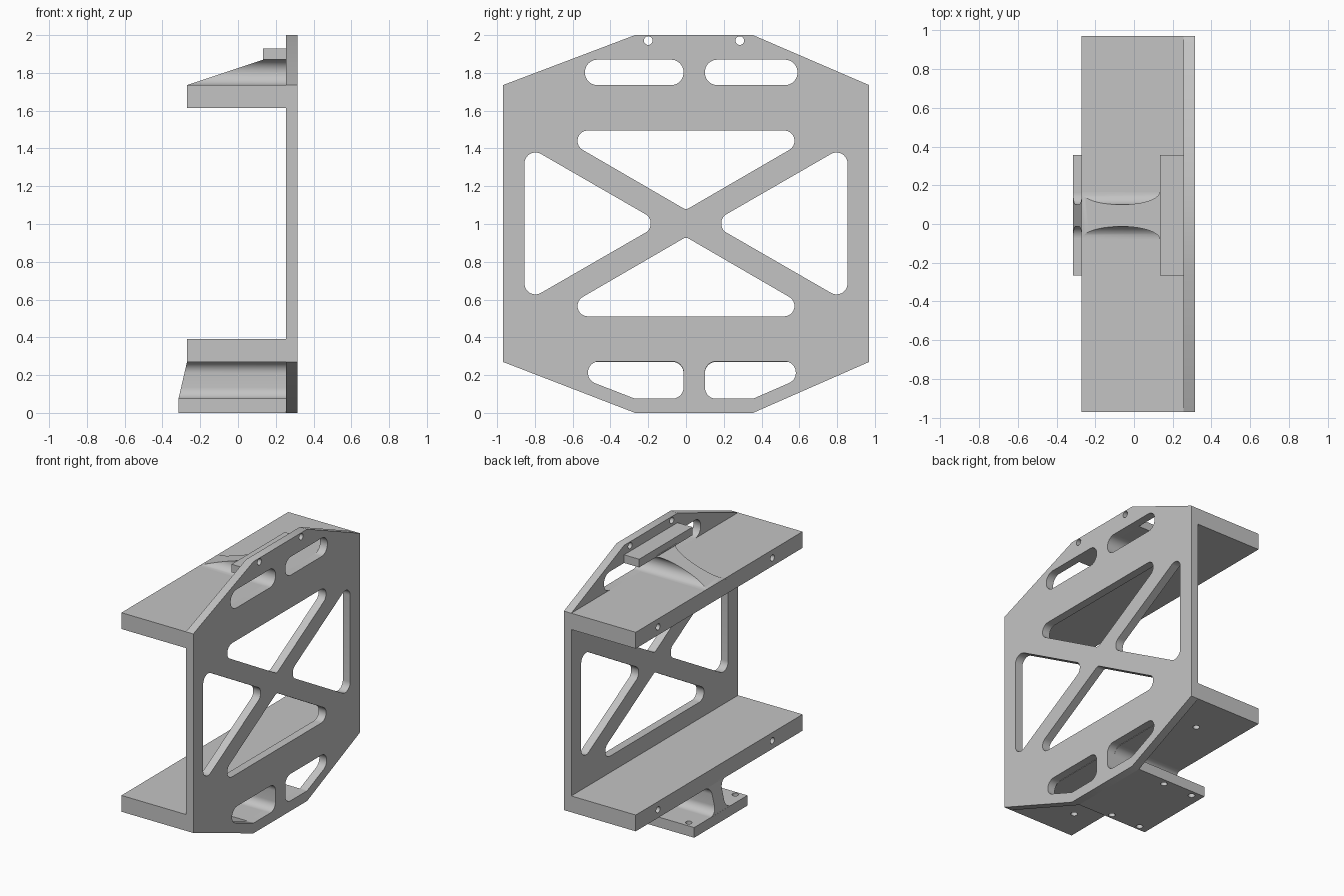
import bpy, bmesh, math
from mathutils import Vector, Matrix

cube = bpy.data.objects.get("Cube")
if cube:
    bpy.data.objects.remove(cube, do_unlink=True)

# One plain grey for the whole bracket
grey = bpy.data.materials.new("plain grey")
grey.use_nodes = True
grey.diffuse_color = (0.55, 0.55, 0.55, 1)
grey.node_tree.nodes["Principled BSDF"].inputs["Base Color"].default_value = (0.55, 0.55, 0.55, 1)


def rounded(corners, radius=0.0, steps=10):
    """Outline from (y, z) or (y, z, radius) corners, each replaced by an arc."""
    out = []
    n = len(corners)
    for i, c in enumerate(corners):
        p = Vector(c[:2])
        r = c[2] if len(c) > 2 else radius
        if r <= 0:
            out.append(p)
            continue
        a = (Vector(corners[i - 1][:2]) - p).normalized()
        b = (Vector(corners[(i + 1) % n][:2]) - p).normalized()
        half = a.angle(b) / 2
        centre = p + (a + b).normalized() * (r / math.sin(half))
        reach = r / math.tan(half)
        start, end = p + a * reach - centre, p + b * reach - centre
        sweep = start.angle_signed(end)
        for k in range(steps + 1):
            out.append(centre + Matrix.Rotation(-sweep * k / steps, 2) @ start)
    return out


def circle(y, z, radius=0.023, steps=24):
    angles = [math.tau * k / steps for k in range(steps)]
    return [Vector((y + radius * math.cos(t), z + radius * math.sin(t))) for t in angles]


def add_prism(bm, outline, x0, x1, front=None):
    """Extrude a (y, z) outline along x; front(z) may shape the -x end."""
    lo = [bm.verts.new((front(p.y) if front else x0, p.x, p.y)) for p in outline]
    hi = [bm.verts.new((x1, p.x, p.y)) for p in outline]
    n = len(lo)
    bm.faces.new(lo)
    bm.faces.new(hi[::-1])
    for i in range(n):
        j = (i + 1) % n
        bm.faces.new((lo[j], lo[i], hi[i], hi[j]))


def add_box(bm, x, y, z):
    add_prism(bm, [Vector(p) for p in
                   ((y[0], z[0]), (y[1], z[0]), (y[1], z[1]), (y[0], z[1]))], *x)


def add_hole(bm, centre, depth, axis, radius=0.023):
    turn = Matrix.Rotation(math.pi / 2, 4, 'Y') if axis == 'X' else Matrix()
    bmesh.ops.create_cone(bm, cap_ends=True, segments=20, radius1=radius, radius2=radius,
                          depth=depth, matrix=Matrix.Translation(centre) @ turn)


def finish(name, bm):
    bmesh.ops.remove_doubles(bm, verts=bm.verts, dist=1e-5)
    bmesh.ops.recalc_face_normals(bm, faces=bm.faces)
    mesh = bpy.data.meshes.new(name)
    bm.to_mesh(mesh)
    bm.free()
    mesh.materials.append(grey)
    ob = bpy.data.objects.new(name, mesh)
    bpy.context.collection.objects.link(ob)
    return ob


def cut(ob, bm):
    """Subtract the cutter solids from the part and drop the cutter."""
    cutter = finish(ob.name + "_cutter", bm)
    cutter.hide_render = True
    mod = ob.modifiers.new("cut", 'BOOLEAN')
    mod.object, mod.solver = cutter, 'EXACT'
    result = bpy.data.meshes.new_from_object(
        ob.evaluated_get(bpy.context.evaluated_depsgraph_get()))
    ob.modifiers.clear()
    ob.data = result
    bpy.data.objects.remove(cutter, do_unlink=True)


INNER, OUTER, SHELF = 0.255, 0.315, -0.27    # plate faces and shelf edge in x
FOOT = -0.315
WEB = (-0.013, 0.1)                          # web width in y
TAB_Y = (-0.265, 0.355)
MID = 1.003                                  # height of the cross brace centre
parts = []

# Side plate outlines: octagon, cross-brace triangles, slots and small holes
outlines = [rounded([(-0.97, 0.27), (-0.27, 0), (0.355, 0), (0.97, 0.27),
                     (0.97, 1.735), (0.355, 2), (-0.27, 2), (-0.97, 1.735)])]
for s in (-1, 1):
    outlines.append(rounded([(-0.724, MID + s * 0.492, 0.055), (0.724, MID + s * 0.492, 0.055),
                             (0, MID + s * 0.072, 0.03)]))
    outlines.append(rounded([(s * 0.855, MID + 0.418, 0.058), (s * 0.855, MID - 0.418, 0.058),
                             (s * 0.187, MID - 0.033, 0.053), (s * 0.187, MID + 0.033, 0.053)]))
for y0, y1 in ((-0.535, WEB[0]), (WEB[1], 0.59)):
    outlines.append(rounded([(y0, 1.735), (y1, 1.735), (y1, 1.87), (y0, 1.87)], 0.066))
for inner, bend, tip in ((WEB[0], -0.27, -0.78), (WEB[1], 0.355, 0.81)):
    outlines.append(rounded([(inner, 0.273), (tip, 0.273), (bend, 0.075, 0.03), (inner, 0.075)], 0.06))
for y in (-0.2, 0.285):
    outlines.append(circle(y, 1.971))

# Fill between the outlines, then thicken into the plate
bm = bmesh.new()
for outline in outlines:
    ring = [bm.verts.new((INNER, p.x, p.y)) for p in outline]
    for i, v in enumerate(ring):
        bm.edges.new((ring[i - 1], v))
bmesh.ops.triangle_fill(bm, use_beauty=True, use_dissolve=False,
                        edges=bm.edges[:], normal=(1, 0, 0))
grown = bmesh.ops.extrude_face_region(bm, geom=bm.faces[:], use_keep_orig=True)
bmesh.ops.translate(bm, vec=(OUTER - INNER, 0, 0),
                    verts=[g for g in grown["geom"] if isinstance(g, bmesh.types.BMVert)])
plate = finish("side_plate", bm)
parts.append(plate)

# Two long shelves with blind holes in the free edge
for name, z in (("top_shelf", 1.615), ("bottom_shelf", 0.27)):
    bm = bmesh.new()
    add_box(bm, (SHELF, INNER), (-0.97, 0.97), (z, z + 0.12))
    shelf = finish(name, bm)
    bm = bmesh.new()
    for y in (-0.62, 0.71):
        add_hole(bm, (SHELF, y, z + 0.06), 0.24, 'X')
    if name == "bottom_shelf":
        for x, y in ((0.02, 0.67), (-0.1, -0.74)):
            add_hole(bm, (x, y, z), 0.12, 'Z')
    cut(shelf, bm)
    parts.append(shelf)

# Foot below, with four through holes
bm = bmesh.new()
add_box(bm, (FOOT, INNER), TAB_Y, (0, 0.075))
foot = finish("foot", bm)
bm = bmesh.new()
for x in (-0.24, 0.0):
    for y in (-0.23, 0.31):
        add_hole(bm, (x, y, 0.04), 0.3, 'Z')
cut(foot, bm)
parts.append(foot)

# Narrow tab above
bm = bmesh.new()
add_box(bm, (0.133, INNER), TAB_Y, (1.87, 1.93))
parts.append(finish("top_tab", bm))


# Filleted webs with slanted front edges
def add_web(name, z0, z1, x0, x1, r):
    ya, yb = WEB
    w, lip = r + 0.002, 0.01
    outline = rounded([(ya - w, z0 - lip), (yb + w, z0 - lip), (yb + w, z0), (yb, z0, r),
                       (yb, z1, r), (yb + w, z1), (yb + w, z1 + lip), (ya - w, z1 + lip),
                       (ya - w, z1), (ya, z1, r), (ya, z0, r), (ya - w, z0)])

    def front(z):
        t = min(max((z - z0) / (z1 - z0), 0), 1)
        return x0 + (x1 - x0) * t
    bm = bmesh.new()
    add_prism(bm, outline, x0, INNER, front)
    parts.append(finish(name, bm))


add_web("top_web", 1.735, 1.87, SHELF, 0.133, 0.066)
add_web("bottom_web", 0.075, 0.27, FOOT, SHELF, 0.06)

# Smooth the round edges, keep the rest crisp
bpy.ops.object.select_all(action='DESELECT')
for ob in parts:
    ob.select_set(True)
bpy.context.view_layer.objects.active = plate
bpy.ops.object.shade_smooth_by_angle(angle=math.radians(30))
